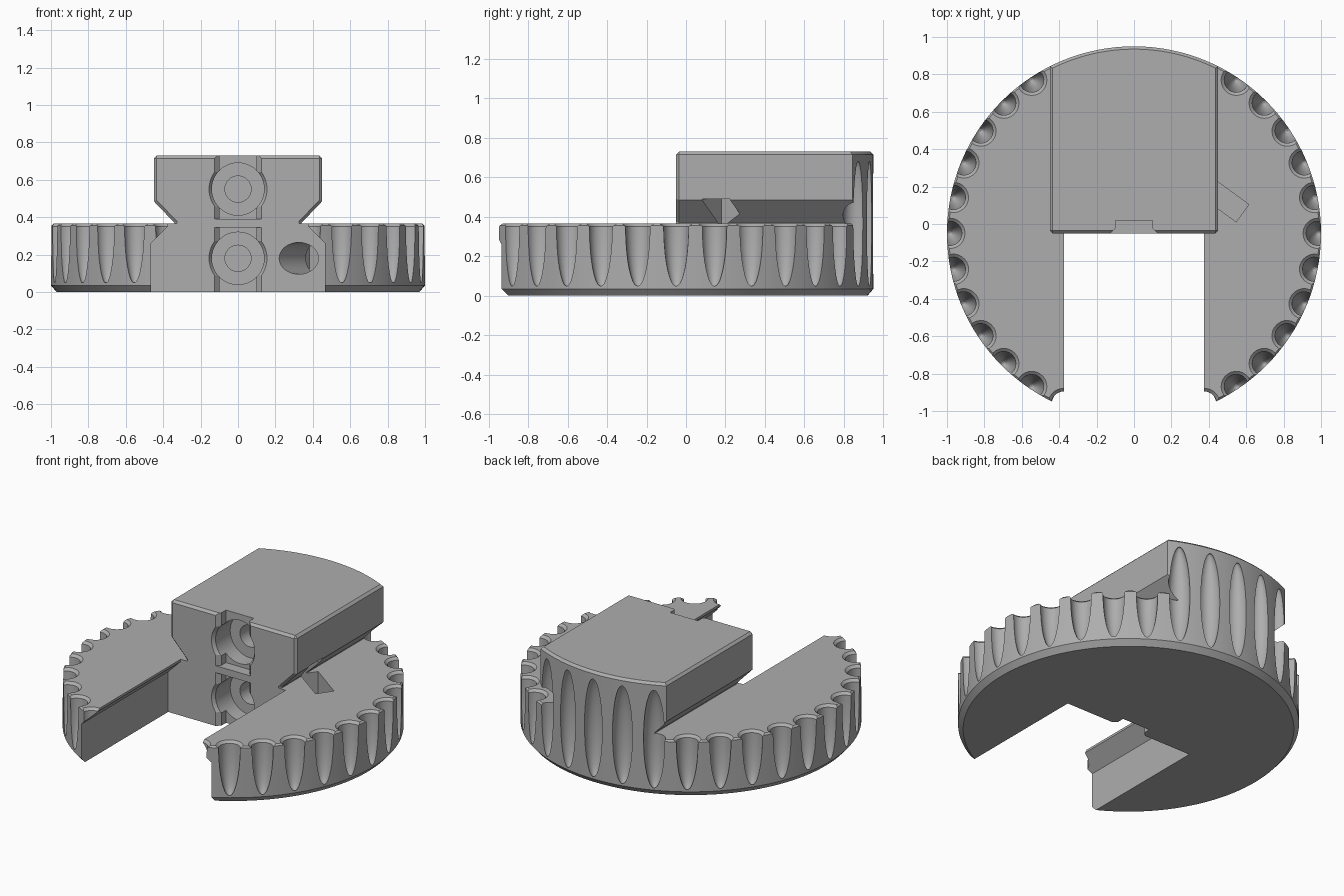
import bpy, bmesh, math
from mathutils import Matrix

if "Cube" in bpy.data.objects:
    bpy.data.objects.remove(bpy.data.objects["Cube"])

CENTRE = Matrix.Translation((0, -0.05, 0))   # axis of the round base
FRONT = -0.05                                # front face of the block


def finish(name, bm):
    bmesh.ops.recalc_face_normals(bm, faces=bm.faces)
    mesh = bpy.data.meshes.new(name)
    bm.to_mesh(mesh)
    bm.free()
    obj = bpy.data.objects.new(name, mesh)
    bpy.context.collection.objects.link(obj)
    return obj


def add_lathe(bm, profile, segments, matrix):
    """Closed solid turned around z from (radius, height) pairs."""
    rings = []
    for r, z in profile:
        ring = []
        for i in range(segments):
            a = math.tau * i / segments
            ring.append(bm.verts.new(matrix @ Matrix.Translation((r * math.cos(a), r * math.sin(a), z)).translation))
        rings.append(ring)
    for low, high in zip(rings, rings[1:]):
        for i in range(segments):
            j = (i + 1) % segments
            bm.faces.new((low[i], low[j], high[j], high[i]))
    bm.faces.new(rings[0][::-1])
    bm.faces.new(rings[-1])


def lathe(name, profile, segments=64, matrix=Matrix()):
    bm = bmesh.new()
    add_lathe(bm, profile, segments, matrix)
    return finish(name, bm)


def prism(name, points, start, end, axis):
    """Outline in xz pushed along y, or in xy pushed along z."""
    bm = bmesh.new()
    place = (lambda a, b, t: (a, t, b)) if axis == "y" else (lambda a, b, t: (a, b, t))
    one = [bm.verts.new(place(a, b, start)) for a, b in points]
    two = [bm.verts.new(place(a, b, end)) for a, b in points]
    bm.faces.new(one)
    bm.faces.new(two)
    for i in range(len(points)):
        j = (i + 1) % len(points)
        bm.faces.new((one[i], one[j], two[j], two[i]))
    return finish(name, bm)


def mirrored(half):
    return half + [(-a, b) for a, b in reversed(half)]


def apply(obj, mod):
    bpy.context.view_layer.objects.active = obj
    bpy.ops.object.modifier_apply(modifier=mod.name)


def combine(obj, other, operation="DIFFERENCE"):
    mod = obj.modifiers.new("combine", "BOOLEAN")
    mod.operation, mod.solver, mod.object = operation, "EXACT", other
    apply(obj, mod)
    bpy.data.objects.remove(other)


# Round base with a chamfered lower rim
body = lathe("grip_wheel_body", [(0.97, 0), (1, 0.035), (1, 0.355), (0.99, 0.365)], 128, CENTRE)

# Dovetailed block, rounded at the back to match the base
block = prism("block", mirrored([(0.34, 0.3), (0.34, 0.37), (0.45, 0.485), (0.45, 0.73)]), FRONT, 1.1, "y")
bevel = block.modifiers.new("bevel", "BEVEL")
bevel.width, bevel.segments, bevel.angle_limit = 0.015, 1, math.radians(60)
apply(block, bevel)
combine(block, lathe("round", [(1, 0.2), (1, 0.715), (0.985, 0.73)], 128, CENTRE), "INTERSECT")
combine(body, block, "UNION")

# Dovetail slot open to the front
combine(body, prism("slot", mirrored([(0.465, -0.1), (0.465, 0.26), (0.375, 0.35), (0.375, 0.45)]),
                    -1.3, FRONT, "y"))

# Finger grooves: tall ones on the block's back, flared ones on the base
half = [-math.pi / 2 + 0.02 + i * (math.pi / 2 - 0.02) / 10 for i in range(11)]
lower = [(0.065 * math.cos(a), 0.365 + 0.325 * math.sin(a)) for a in half]
tall = lower + [(r, 0.73 - z) for r, z in reversed(lower[:-1])]
flared = lower[:-1] + [(0.065, 0.35), (0.085, 0.368), (0.085, 0.45)]
bm = bmesh.new()
for k in range(32):
    spot = CENTRE @ Matrix.Rotation(math.tau * k / 32, 4, "Z") @ Matrix.Translation((0.985, 0, 0))
    add_lathe(bm, tall if 6 <= k <= 10 else flared, 24, spot)
combine(body, finish("grooves", bm))

# Upright channel in the front face, interrupted by a crossbar
channel = mirrored([(0.14, FRONT - 0.03), (0.125, FRONT), (0.1, FRONT + 0.025), (0.1, 0.02)])
for low, high in ((-0.1, 0.345), (0.39, 0.9)):
    combine(body, prism("channel", channel, low, high, "z"))

# Two stepped bores
turn = Matrix.Rotation(-math.pi / 2, 4, "X")
for height in (0.18, 0.55):
    combine(body, lathe("bore", [(0.155, -0.03), (0.155, 0), (0.14, 0.02), (0.14, 0.17), (0.07, 0.17), (0.07, 0.3)],
                        48, Matrix.Translation((0, FRONT, height)) @ turn))

# Slanted screw hole with its nut pocket opening underneath
slant = Matrix.Translation((0.325, FRONT, 0.18)) @ Matrix.Rotation(math.radians(-36), 4, "Z")
combine(body, lathe("screw_hole", [(0.085, -0.12), (0.085, 0.4)], 32, slant @ turn))
pocket = prism("pocket", mirrored([(0.143, 0.18), (0.143, 0.295)]), -0.1, 0.31, "z")
pocket.data.transform(slant)
combine(body, pocket)

# Single grey finish
grey = bpy.data.materials.new("plain_grey")
grey.use_nodes = True
colour = (0.42, 0.42, 0.42, 1)
grey.diffuse_color = colour
grey.node_tree.nodes["Principled BSDF"].inputs["Base Color"].default_value = colour
body.data.materials.clear()
body.data.materials.append(grey)
for face in body.data.polygons:
    face.material_index = 0

bpy.ops.object.select_all(action="DESELECT")
body.select_set(True)
bpy.context.view_layer.objects.active = body
bpy.ops.object.shade_smooth_by_angle(angle=math.radians(25))
